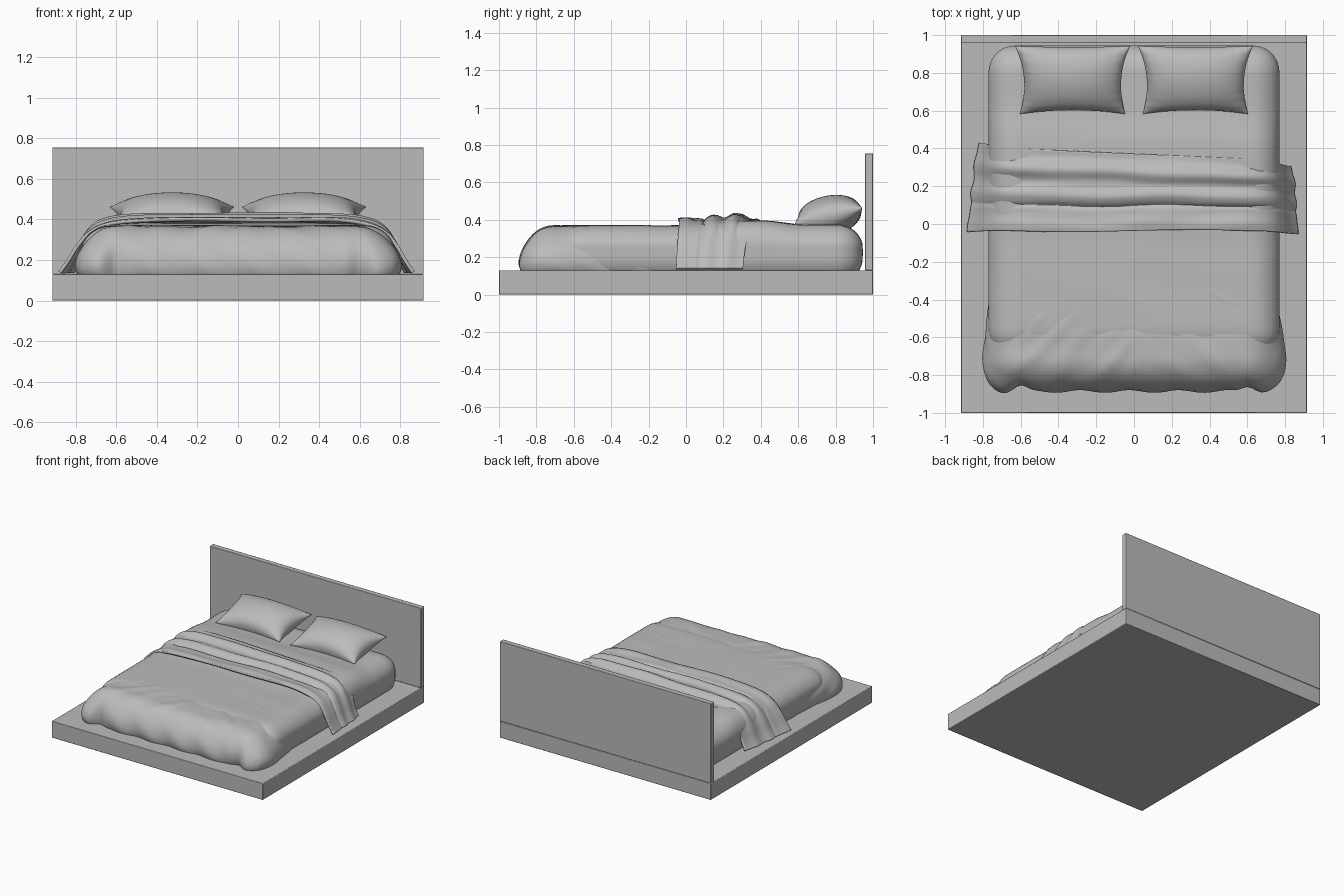
import bpy, bmesh, math
from mathutils import Vector, Matrix, noise

cube = bpy.data.objects.get("Cube")
if cube:
    bpy.data.objects.remove(cube, do_unlink=True)

grey = bpy.data.materials.new("soft grey")
grey.use_nodes = True
grey.diffuse_color = (0.5, 0.5, 0.49, 1)
grey.node_tree.nodes["Principled BSDF"].inputs["Base Color"].default_value = grey.diffuse_color


def finish(name, bm, angle=40):
    bmesh.ops.recalc_face_normals(bm, faces=bm.faces)
    mesh = bpy.data.meshes.new(name)
    bm.to_mesh(mesh)
    bm.free()
    mesh.materials.append(grey)
    obj = bpy.data.objects.new(name, mesh)
    bpy.context.collection.objects.link(obj)
    bpy.ops.object.select_all(action="DESELECT")
    obj.select_set(True)
    bpy.context.view_layer.objects.active = obj
    bpy.ops.object.shade_smooth_by_angle(angle=math.radians(angle))
    return obj


def box(name, lo, hi):
    lo, hi = Vector(lo), Vector(hi)
    bm = bmesh.new()
    bmesh.ops.create_cube(bm, size=1, matrix=Matrix.LocRotScale((lo + hi) / 2, None, hi - lo))
    obj = finish(name, bm, 30)
    bevel = obj.modifiers.new("edge", "BEVEL")
    bevel.width = 0.004
    bevel.segments = 2
    return obj


def soft_box(name, lo, hi, radius, cuts, shape):
    """Rounded box whose points are then moved by shape(point)."""
    lo, hi = Vector(lo), Vector(hi)
    mid, half = (lo + hi) / 2, (hi - lo) / 2
    bm = bmesh.new()
    bmesh.ops.create_cube(bm, size=2)
    bmesh.ops.subdivide_edges(bm, edges=bm.edges, cuts=cuts, use_grid_fill=True)
    for v in bm.verts:
        p = Vector(v.co[i] * half[i] for i in range(3))
        core = Vector(max(radius - half[i], min(half[i] - radius, p[i])) for i in range(3))
        v.co = shape(mid + core + (p - core).normalized() * radius)
    return finish(name, bm, 60)


def sheet(bm, nu, nv, place):
    """Grid of points place(u, v) with u and v from -1 to 1."""
    rows = [[bm.verts.new(place(2 * i / nu - 1, 2 * j / nv - 1)) for j in range(nv + 1)]
            for i in range(nu + 1)]
    for a, b in zip(rows, rows[1:]):
        for j in range(nv):
            bm.faces.new((a[j], b[j], b[j + 1], a[j + 1]))


def bump(x, centre, width):
    return math.exp(-((x - centre) / width) ** 2)


def ramp(x, a, b):
    t = max(0, min(1, (x - a) / (b - a)))
    return t * t * (3 - 2 * t)


def path(points, t):
    """Smooth curve through the points, t from 0 to 1."""
    s = min(t, 0.9999) * (len(points) - 1)
    i = int(s)
    f = s - i
    a, b, c, d = (Vector(points[max(0, min(len(points) - 1, i + k))]) for k in (-1, 0, 1, 2))
    return b + (c - a) * f / 2 + (a - b * 2.5 + c * 2 - d / 2) * f**2 + ((b - c) * 1.5 + (d - a) / 2) * f**3


# Platform and headboard
box("platform", (-0.915, -1, 0), (0.915, 1, 0.13))
box("headboard", (-0.915, 0.957, 0.13), (0.915, 1, 0.755))


# Mattress, slightly sunk beneath the pillows
def mattress_shape(p):
    top = ramp(p.z, 0.2, 0.39)
    p.z -= 0.02 * top * ramp(p.y, 0.42, 0.62) + 0.025 * top * ramp(-p.y, -0.3, 0.1)
    p.z += 0.004 * top * noise.noise((p.x * 2, p.y * 6, 0))
    p.z = max(p.z, 0.128)
    return p


soft_box("mattress", (-0.77, -0.7, 0.06), (0.77, 0.945, 0.395), 0.14, 40, mattress_shape)


# Duvet, flared and bunched at the foot corners
def duvet_shape(p):
    low = ramp(-p.z, -0.36, -0.13)
    side = math.copysign(1, p.x)
    ax = abs(p.x)
    foot = ramp(-p.y, 0.68, 0.8)
    p.x += side * ramp(ax, 0.55, 0.76) * 0.045 * low * ramp(-p.y, 0.35, 0.8)
    p.y -= foot * low * (0.025 + 0.03 * bump(ax, 0.72, 0.09) - 0.04 * bump(ax, 0.6, 0.04))
    p.y += foot * low * 0.008 * math.sin(p.x * 24 + p.z * 12)
    # diagonal creases on top, drapery folds on the sides
    crease = noise.noise(((p.x * side + p.y) * 9, (p.x * side - p.y) * 2.5, 2 + side))
    wave = noise.noise((p.x * 2, p.y * 7, 5))
    p.z += ramp(p.z, 0.25, 0.36) * (0.008 * crease * ramp(-p.y, 0, 0.3) + 0.005 * wave)
    p.x += side * ramp(ax, 0.6, 0.76) * low * 0.012 * noise.noise((p.y * 6 + p.z * 9, p.z * 2, side))
    p.z = max(p.z, 0.128)
    return p


soft_box("duvet", (-0.765, -0.865, 0.03), (0.765, 0.3, 0.366), 0.165, 70, duvet_shape)

# Throw blanket laid across the bed, hanging down both sides
half_throw = [(0, 0.395), (0.25, 0.395), (0.5, 0.39), (0.64, 0.372), (0.73, 0.33),
              (0.79, 0.265), (0.835, 0.195), (0.875, 0.14)]


def throw_place(u, v):
    x, z = path(half_throw, abs(u))
    side = math.copysign(1, u)
    hang = ramp(x, 0.68, 0.88)
    t = (v + 1) / 2
    x *= side * (1 - hang * (0.07 * t if side < 0 else 0.015 + 0.04 * t))
    front = -0.035 - 0.012 * hang + 0.006 * math.sin(x * 5)
    back = 0.372 - 0.045 * x + hang * (0.02 if side < 0 else -0.03)
    y = front + (back - front) * t
    drift = 0.05 * noise.noise((x * 2.2, 0, 1))
    folds = sum(bump(t + drift * k, c, w) * h for k, c, w, h in
                ((1, 0.46, 0.09, 0.022), (-1, 0.76, 0.1, 0.03), (1, 0.08, 0.08, 0.008)))
    folds -= 0.012 * bump(t + drift, 0.33, 0.03)
    folds += 0.006 * noise.noise((x * 3, y * 16, 4))
    return Vector((x + side * folds * 0.4 * hang, y, z + folds * (1 - hang)))


bm = bmesh.new()
sheet(bm, 120, 60, throw_place)
throw = finish("throw_blanket", bm, 50)
solid = throw.modifiers.new("thickness", "SOLIDIFY")
solid.thickness = 0.018
solid.offset = 0


# Pillows with pinched corners, leaning towards the headboard
def pillow(name, side):
    bm = bmesh.new()
    for face in (1, -1):
        def place(u, v):
            # crowd the points towards the seam
            u, v = math.sin(u * math.pi / 2), math.sin(v * math.pi / 2)
            x = u * (0.292 + 0.013 * v) * (1 - 0.12 * (1 - v * v) * abs(u) ** 3)
            y = v * 0.185 * (1 - 0.13 * (1 - u * u) * abs(v) ** 3 * (1 if v < 0 else 0.3))
            puff = max(0, (1 - u * u) * (1 - v * v)) ** 0.5
            gather = math.sin(u * 34) * v**4 + math.sin(v * 24) * u**4
            z = face * puff * (0.108 + 0.006 * gather * (1 - puff))
            return Vector((x, y, z))
        sheet(bm, 48, 36, place)
    bmesh.ops.remove_doubles(bm, verts=bm.verts, dist=0.0005)
    obj = finish(name, bm, 60)
    obj.location = (side * 0.325, 0.762, 0.42)
    obj.rotation_euler = (math.radians(13), 0, 0)


pillow("left_pillow", 1)
pillow("right_pillow", -1)
